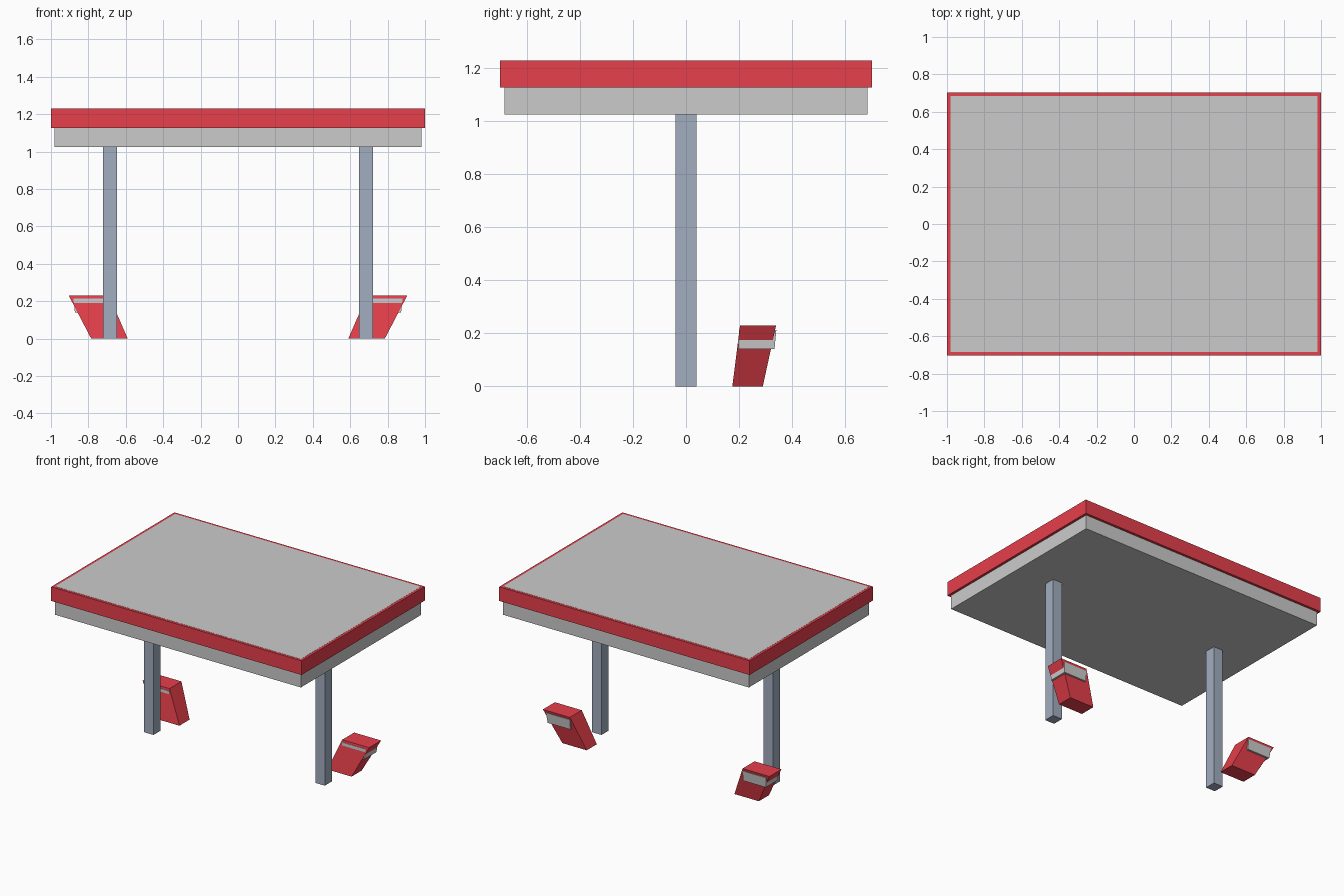
import bpy
import bmesh

if "Cube" in bpy.data.objects:
    bpy.data.objects.remove(bpy.data.objects["Cube"])


def material(name, color):
    mat = bpy.data.materials.new(name)
    mat.diffuse_color = (*color, 1)
    mat.use_nodes = True
    mat.node_tree.nodes["Principled BSDF"].inputs["Base Color"].default_value = mat.diffuse_color
    return mat


RED = material("red_paint", (0.8, 0.05, 0.07))
SLATE = material("slate_paint", (0.36, 0.42, 0.52))


def block(name, bottom, top, z0, z1, mat=None, mirrored=False):
    """Six-sided block between two rectangles given as (x0, x1, y0, y1)."""
    bm = bmesh.new()
    rings = []
    for (x0, x1, y0, y1), z in ((bottom, z0), (top, z1)):
        corners = ((x0, y0), (x1, y0), (x1, y1), (x0, y1))
        rings.append([bm.verts.new((x, y, z)) for x, y in corners])
    low, high = rings
    bm.faces.new(low[::-1])
    bm.faces.new(high)
    for i in range(4):
        j = (i + 1) % 4
        bm.faces.new((low[i], low[j], high[j], high[i]))
    mesh = bpy.data.meshes.new(name)
    bm.to_mesh(mesh)
    bm.free()
    obj = bpy.data.objects.new(name, mesh)
    bpy.context.collection.objects.link(obj)
    if mat:
        mesh.materials.append(mat)
    if mirrored:
        obj.modifiers.new("mirror", "MIRROR").use_axis[0] = True
    return obj


def box(name, rect, z0, z1, **options):
    return block(name, rect, rect, z0, z1, **options)


# Canopy: red fascia around a grey roof core that shows above and below
box("canopy_fascia", (-1, 1, -0.703, 0.703), 1.127, 1.229, mat=RED)
box("canopy_core", (-0.982, 0.982, -0.685, 0.685), 1.025, 1.23)

# Pair of support posts
box("support_post", (0.647, 0.722, -0.04, 0.04), 0, 1.03, mat=SLATE, mirrored=True)

# Pair of leaning pedestals with grey display blocks set into them
block("pedestal", (0.59, 0.785, 0.175, 0.29), (0.69, 0.905, 0.204, 0.34),
      0, 0.23, mat=RED, mirrored=True)
block("pedestal_display", (0.69, 0.872, 0.197, 0.334), (0.69, 0.88, 0.2, 0.341),
      0.14, 0.213, mirrored=True)
